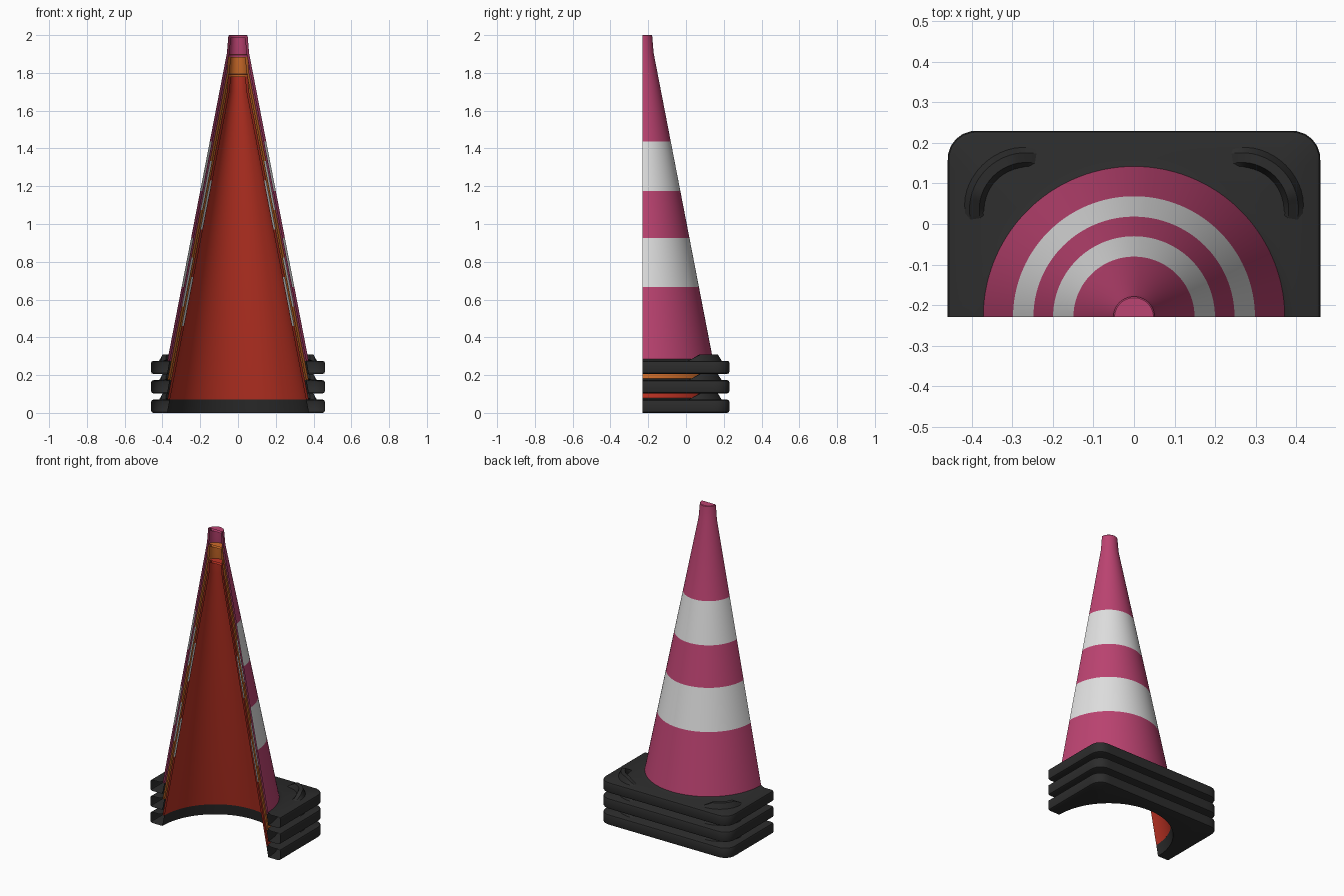
import bpy, bmesh, math

if "Cube" in bpy.data.objects:
    bpy.data.objects.remove(bpy.data.objects["Cube"])

CY = -0.23          # cone axis, on the cut plane
SEG = 96
PITCH = 0.103       # stacking distance


def material(name, rgb):
    m = bpy.data.materials.new(name)
    m.diffuse_color = (*rgb, 1)
    m.use_nodes = True
    m.node_tree.nodes["Principled BSDF"].inputs["Base Color"].default_value = m.diffuse_color
    return m


RED = material("red plastic", (0.50, 0.032, 0.017))
ORANGE = material("orange plastic", (0.62, 0.15, 0.022))
PINK = material("pink plastic", (0.50, 0.056, 0.165))
WHITE = material("white band", (0.74, 0.74, 0.74))
RUBBER = material("black rubber", (0.025, 0.025, 0.025))


def finish(bm, name, mats, angle=35):
    me = bpy.data.meshes.new(name)
    bm.to_mesh(me)
    bm.free()
    ob = bpy.data.objects.new(name, me)
    bpy.context.collection.objects.link(ob)
    for m in mats:
        me.materials.append(m)
    bpy.ops.object.select_all(action='DESELECT')
    ob.select_set(True)
    bpy.context.view_layer.objects.active = ob
    bpy.ops.object.shade_smooth_by_angle(angle=math.radians(angle))
    return ob


def half_loft(profile, z0):
    """Half turn around the cone axis; profile holds (radius function, z)."""
    bm = bmesh.new()
    rows = []
    for rad, z in profile:
        row = []
        for j in range(SEG + 1):
            a = math.pi * j / SEG
            r = rad(a)
            row.append(bm.verts.new((r * math.cos(a), CY + r * math.sin(a), z0 + z)))
        rows.append(row)
    for lo, hi in zip(rows, rows[1:]):
        for j in range(SEG):
            bm.faces.new((lo[j], lo[j + 1], hi[j + 1], hi[j]))
    bmesh.ops.remove_doubles(bm, verts=bm.verts, dist=1e-5)
    return bm


def circle(r):
    return lambda a: r


def rounded_square(inset):
    h, rc = 0.46 - inset, 0.07 - inset

    def rad(a):
        c, s = abs(math.cos(a)), abs(math.sin(a))
        r = h / max(c, s)
        k = h - rc
        if r * min(c, s) > k:
            d = k * (c + s)
            r = d + math.sqrt(max(0, d * d - 2 * k * k + rc * rc))
        return r
    return rad


def cone(name, z0, mat):
    def outer(z):
        return 0.372 - 0.1935 * (z - 0.08)
    wall = 0.011
    pts = [(0, 1.782), (0.040, 1.782), (outer(1.70) - wall, 1.70),
           (outer(0.07) - wall, 0.07), (outer(0.07), 0.07)]
    # outer wall is split where the reflective bands begin and end
    pts += [(outer(z), z) for z in (0.46, 0.72, 0.97, 1.23, 1.70)]
    pts += [(0.051, 1.791), (0.048, 1.794), (0, 1.794)]
    bm = half_loft([(circle(r), z) for r, z in pts], z0)
    for f in bm.faces:
        c = f.calc_center_median()
        z = c.z - z0
        on_outside = math.hypot(c.x, c.y - CY) > outer(z) - wall / 2
        if on_outside and (0.46 < z < 0.72 or 0.97 < z < 1.23):
            f.material_index = 1
    finish(bm, name, [mat, WHITE])


def base(name, z0):
    prof = [(circle(0.363), 0.07), (circle(0.376), 0),
            (rounded_square(0.012), 0), (rounded_square(0.003), 0.004),
            (rounded_square(0), 0.012), (rounded_square(0), 0.058),
            (rounded_square(0.003), 0.066), (rounded_square(0.012), 0.07),
            (circle(0.395), 0.07), (circle(0.372), 0.08)]
    finish(half_loft(prof, z0), name, [RUBBER])


def spacer(name, z0, side):
    """Curved stacking rib with ramped ends on one corner of a base."""
    bm = bmesh.new()
    rings = []
    n = 16
    for i in range(n + 1):
        deg = -10 + 110 * i / n
        t = min(i, n - i) / (n * 0.25)
        h = 0.033 * min(1, t)
        a = math.radians(deg)
        ring = []
        for r, z in ((0.103, 0.066), (0.117, 0.07 + h), (0.141, 0.07 + h), (0.157, 0.066)):
            ring.append(bm.verts.new((side * (0.265 + r * math.cos(a)),
                                      0.035 + r * math.sin(a), z0 + z)))
        rings.append(ring)
    for p, q in zip(rings, rings[1:]):
        for k in range(4):
            bm.faces.new((p[k], p[(k + 1) % 4], q[(k + 1) % 4], q[k]))
    bm.faces.new(rings[0])
    bm.faces.new(rings[-1])
    bmesh.ops.recalc_face_normals(bm, faces=bm.faces)
    finish(bm, name, [RUBBER], 30)


# three nested half cones, bottom to top
for i, (level, mat) in enumerate((("bottom", RED), ("middle", ORANGE), ("top", PINK))):
    z = i * PITCH
    cone(level + "_cone", z, mat)
    base(level + "_base", z)
    for side, word in ((1, "right"), (-1, "left")):
        spacer(level + "_spacer_" + word, z, side)
